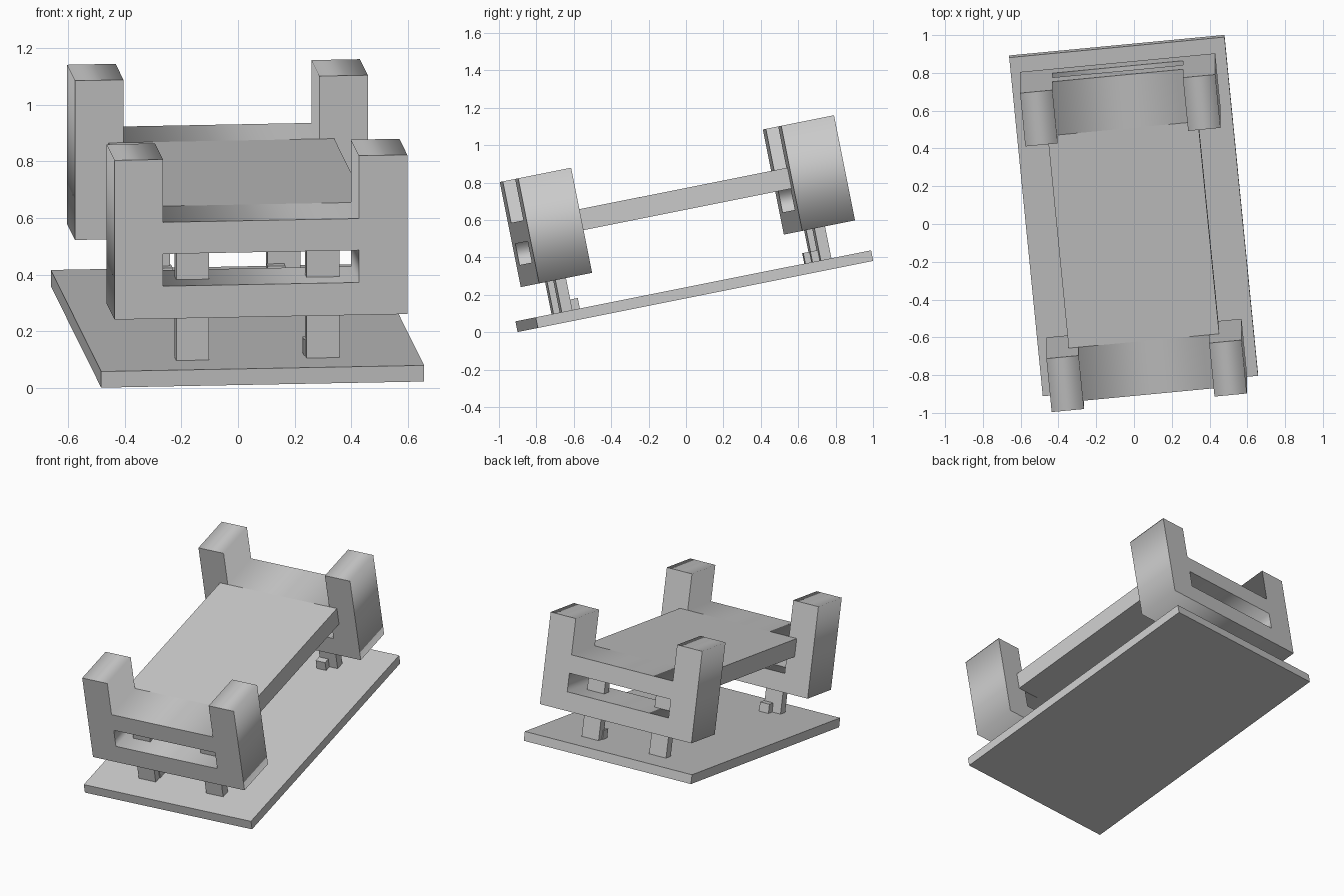
import bpy, bmesh
from math import radians
from mathutils import Matrix

if "Cube" in bpy.data.objects:
    bpy.data.objects.remove(bpy.data.objects["Cube"])

# Whole model is turned slightly and tilted up towards the back
TILT = Matrix.Rotation(radians(11.3), 4, 'X') @ Matrix.Rotation(radians(5.55), 4, 'Z')
CX = 0.006  # local centre line


def box(name, x, y, z):
    """Box from (min, max) ranges in the model's own frame."""
    mesh = bpy.data.meshes.new(name)
    bm = bmesh.new()
    size = [b - a for a, b in (x, y, z)]
    bmesh.ops.create_cube(bm, size=1, matrix=Matrix.Diagonal((*size, 1)))
    bm.to_mesh(mesh)
    bm.free()
    obj = bpy.data.objects.new(name, mesh)
    bpy.context.collection.objects.link(obj)
    mid = [(a + b) / 2 for a, b in (x, y, z)]
    obj.matrix_world = TILT @ Matrix.Translation(mid)
    return obj


def frame(name, y0, y1):
    """End frame: two uprights and two rails around a slot, extruded in depth."""
    outline = [(-.519, .41), (.519, .41), (.519, .983), (.347, .983),
               (.347, .757), (-.347, .757), (-.347, .983), (-.519, .983)]
    slot = [(-.347, .527), (.347, .527), (.347, .643), (-.347, .643)]
    curve = bpy.data.curves.new(name, 'CURVE')
    curve.dimensions = '2D'
    curve.fill_mode = 'BOTH'
    curve.extrude = (y1 - y0) / 2
    for pts in (outline, slot):
        s = curve.splines.new('POLY')
        s.points.add(len(pts) - 1)
        for p, (x, z) in zip(s.points, pts):
            p.co = (x, z, 0, 1)
        s.use_cyclic_u = True
    obj = bpy.data.objects.new(name, curve)
    bpy.context.collection.objects.link(obj)
    obj.matrix_world = (TILT @ Matrix.Translation((CX, (y0 + y1) / 2, 0))
                        @ Matrix.Rotation(radians(90), 4, 'X'))
    bpy.ops.object.select_all(action='DESELECT')
    obj.select_set(True)
    bpy.context.view_layer.objects.active = obj
    bpy.ops.object.convert(target='MESH')


# Base plate and raised deck
box("base_plate", (-.566, .579), (-.832, 1.005), (.178, .236))
box("deck", (CX - .40, CX + .40), (-.483, .668), (.643, .757))

# Slotted end frames
frame("front_frame", -.773, -.483)
frame("back_frame", .668, .957)

# Legs through the lower rails, and small blocks on their inner sides
for end, leg_y, block_y in (("front", (-.662, -.604), (-.615, -.557)),
                            ("back", (.757, .815), (.717, .775))):
    for side, s in (("left", -1), ("right", 1)):
        leg_x = sorted((CX + s * .173, CX + s * .289))
        block_x = sorted((CX + s * .168, CX + s * .232))
        box(f"{end}_{side}_leg", leg_x, leg_y, (.236, .643))
        box(f"{end}_{side}_foot_block", block_x, block_y, (.236, .293))
